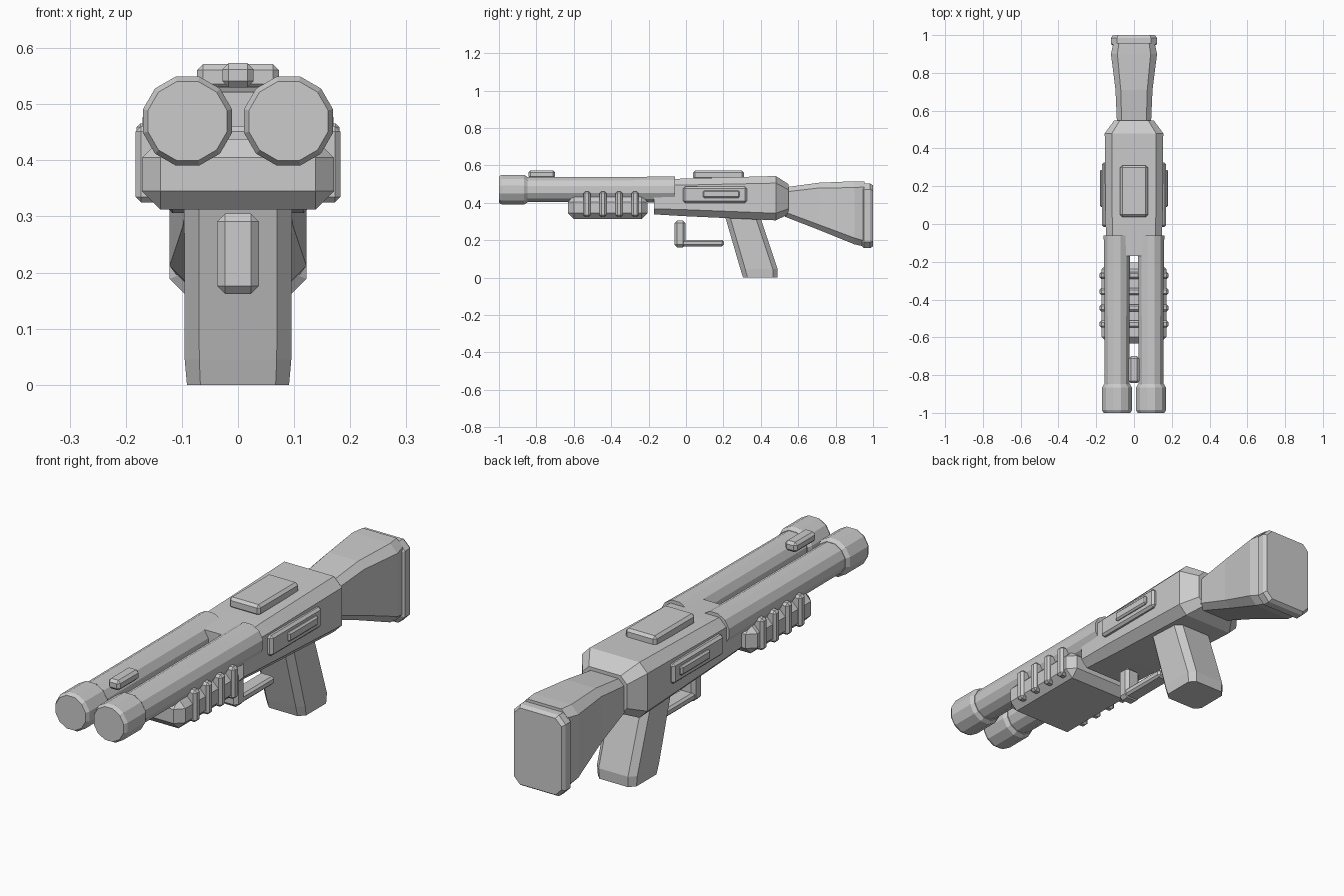
import bpy, math
from mathutils import Matrix, Vector

cube = bpy.data.objects.get("Cube")
if cube:
    bpy.data.objects.remove(cube, do_unlink=True)

grey = bpy.data.materials.new("plain grey")
grey.use_nodes = True
GREY = (0.6, 0.6, 0.6, 1)
grey.diffuse_color = GREY
grey.node_tree.nodes["Principled BSDF"].inputs["Base Color"].default_value = GREY


def build(name, rings):
    """Skin a list of equal point rings and cap both ends."""
    n = len(rings[0])
    verts = [p for ring in rings for p in ring]
    faces = [(i * n + j, i * n + (j + 1) % n, (i + 1) * n + (j + 1) % n, (i + 1) * n + j)
             for i in range(len(rings) - 1) for j in range(n)]
    faces += [tuple(reversed(range(n))), tuple(range(len(verts) - n, len(verts)))]
    mesh = bpy.data.meshes.new(name)
    mesh.from_pydata(verts, [], faces)
    import bmesh
    bm = bmesh.new()
    bm.from_mesh(mesh)
    bmesh.ops.recalc_face_normals(bm, faces=bm.faces)
    bm.to_mesh(mesh)
    bm.free()
    mesh.materials.append(grey)
    ob = bpy.data.objects.new(name, mesh)
    bpy.context.collection.objects.link(ob)
    return ob


def loft(name, sections, upright=False):
    """Chamfered rectangles (position, half width, low, high, chamfer) along y, or z if upright."""
    rings = []
    for w, h, lo, hi, c in sections:
        outline = [(-h + c, lo), (h - c, lo), (h, lo + c), (h, hi - c),
                   (h - c, hi), (-h + c, hi), (-h, hi - c), (-h, lo + c)]
        rings.append([(u, v, w) if upright else (u, w, v) for u, v in outline])
    return build(name, rings)


def box(name, x, y, z, bevel):
    """Bevelled block given by its range on each axis."""
    pts = [[(x[0], yy, z[0]), (x[1], yy, z[0]), (x[1], yy, z[1]), (x[0], yy, z[1])] for yy in y]
    ob = build(name, pts)
    mod = ob.modifiers.new("edge bevel", 'BEVEL')
    mod.width = bevel
    mod.segments = 1
    mod.limit_method = 'NONE'
    return ob


def tube(name, cx, cz, profile, sides=12):
    """Faceted tube along y from (y, radius) pairs, with a flat on top."""
    angles = [(k + 0.5) * math.tau / sides for k in range(sides)]
    return build(name, [[(cx + r * math.cos(a), y, cz + r * math.sin(a)) for a in angles]
                        for y, r in profile])


# Receiver and shoulder stock
loft("receiver", [(-0.17, 0.145, 0.338, 0.522, 0.03), (0.0, 0.15, 0.328, 0.53, 0.035),
                  (0.48, 0.155, 0.306, 0.543, 0.038), (0.548, 0.105, 0.338, 0.5, 0.03)])
loft("stock", [(0.53, 0.09, 0.325, 0.483, 0.025), (0.71, 0.098, 0.255, 0.507, 0.028),
               (0.9, 0.122, 0.178, 0.515, 0.034), (0.955, 0.11, 0.166, 0.515, 0.03)])
loft("butt_pad", [(0.94, 0.105, 0.17, 0.49, 0.025), (0.952, 0.122, 0.157, 0.503, 0.032),
                  (0.985, 0.122, 0.157, 0.503, 0.032), (1.0, 0.112, 0.167, 0.493, 0.028)])

# Pistol grip
loft("grip", [(0.0, 0.091, 0.305, 0.488, 0.024), (0.045, 0.095, 0.291, 0.49, 0.026),
              (0.33, 0.096, 0.208, 0.395, 0.026)], upright=True)

# Trigger guard
box("guard_post", (-0.037, 0.037), (-0.062, -0.002), (0.162, 0.305), 0.014)
box("guard_bar", (-0.034, 0.034), (-0.045, 0.202), (0.167, 0.202), 0.009)

# Barrels, muzzles and side panels, mirrored
for side, s in (("left", 1), ("right", -1)):
    tube(side + "_barrel", s * 0.09, 0.471, [(-0.9, 0.068), (-0.24, 0.07), (-0.06, 0.073)])
    tube(side + "_muzzle", s * 0.09, 0.47, [(-1.0, 0.073), (-0.985, 0.082),
                                           (-0.865, 0.082), (-0.848, 0.071)])
    box(side + "_panel", sorted((s * 0.13, s * 0.17)), (-0.015, 0.325), (0.4, 0.487), 0.01)
    box(side + "_panel_bar", sorted((s * 0.15, s * 0.181)), (0.09, 0.287), (0.426, 0.466), 0.007)

# Sliding fore-end with ribs
box("fore_end", (-0.171, 0.171), (-0.632, -0.205), (0.312, 0.438), 0.033)
for i in range(4):
    y = -0.53 + i * 0.086
    box("fore_end_rib_%d" % (i + 1), (-0.183, 0.183), (y - 0.019, y + 0.019), (0.325, 0.461), 0.01)

# Top plate and front sight
box("top_plate", (-0.073, 0.073), (0.038, 0.31), (0.525, 0.572), 0.011)
box("front_sight", (-0.028, 0.028), (-0.842, -0.7), (0.53, 0.573), 0.011)
